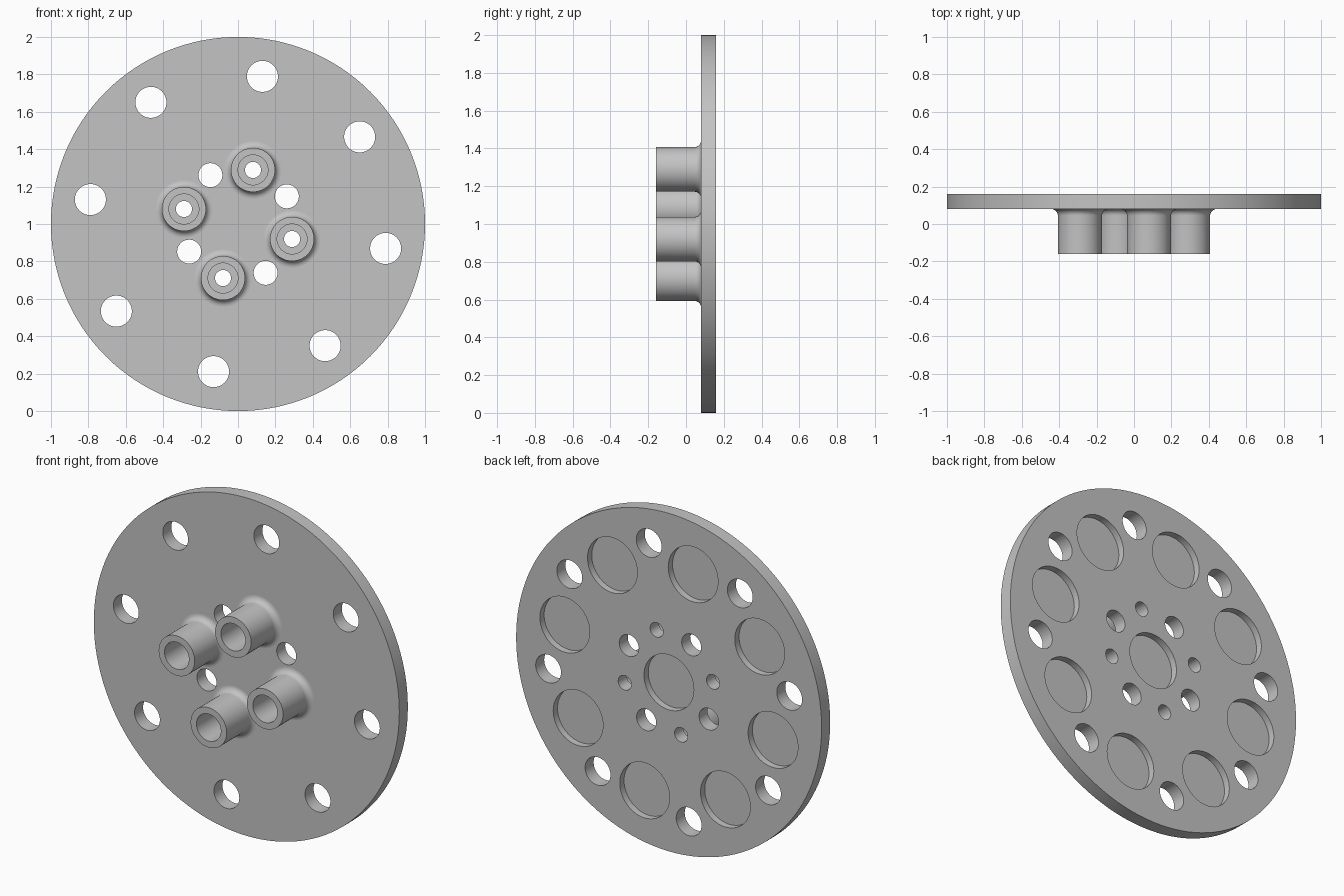
import bpy, bmesh, math
from mathutils import Matrix, Vector

if "Cube" in bpy.data.objects:
    bpy.data.objects.remove(bpy.data.objects["Cube"])

PLATE_FRONT, PLATE_BACK = 0.08, 0.16
BOSS_FRONT = -0.16
BOLT_RING, HUB_RING, POCKET_RING = 0.8, 0.3, 0.7
BOLT_ANGLE, BOSS_ANGLE = 80.6, 74.5

# Single grey finish
grey = bpy.data.materials.new("plain grey")
grey.use_nodes = True
colour = (0.55, 0.55, 0.55, 1)
grey.diffuse_color = colour
grey.node_tree.nodes["Principled BSDF"].inputs["Base Color"].default_value = colour


def ring(radius, start, count):
    """Points evenly spaced round the disc centre, as (x, z)."""
    for i in range(count):
        a = math.radians(start + i * 360 / count)
        yield radius * math.cos(a), 1 + radius * math.sin(a)


def add_cylinder(bm, x, z, radius, y0, y1, sides=64):
    """Capped cylinder along y."""
    place = Matrix.Translation((x, (y0 + y1) / 2, z)) @ Matrix.Rotation(math.pi / 2, 4, 'X')
    bmesh.ops.create_cone(bm, cap_ends=True, segments=sides, radius1=radius,
                          radius2=radius, depth=y1 - y0, matrix=place)


def make_object(name, bm):
    mesh = bpy.data.meshes.new(name)
    bm.to_mesh(mesh)
    bm.free()
    mesh.materials.append(grey)
    obj = bpy.data.objects.new(name, mesh)
    bpy.context.collection.objects.link(obj)
    return obj


def activate(obj):
    bpy.ops.object.select_all(action='DESELECT')
    obj.select_set(True)
    bpy.context.view_layer.objects.active = obj


def smooth(obj):
    activate(obj)
    bpy.ops.object.shade_smooth_by_angle(angle=math.radians(30))


# Round plate
bm = bmesh.new()
add_cylinder(bm, 0, 1, 1, PLATE_FRONT, PLATE_BACK, 128)
plate = make_object("round_plate", bm)

# Cutters: through holes, then shallow pockets in the back
bm = bmesh.new()
through = [(BOLT_RING, BOLT_ANGLE, 8, 0.083),
           (HUB_RING, BOSS_ANGLE - 45, 4, 0.064),
           (HUB_RING, BOSS_ANGLE, 4, 0.043)]
for distance, start, count, radius in through:
    for x, z in ring(distance, start, count):
        add_cylinder(bm, x, z, radius, 0, 0.3)
for x, z in [(0, 1), *ring(POCKET_RING, BOLT_ANGLE - 22.5, 8)]:
    add_cylinder(bm, x, z, 0.163, PLATE_BACK - 0.04, 0.3)
cutter = make_object("hole_cutter", bm)
cutter.hide_render = True

cut = plate.modifiers.new("holes", 'BOOLEAN')
cut.operation = 'DIFFERENCE'
cut.solver = 'EXACT'
cut.object = cutter
activate(plate)
bpy.ops.object.modifier_apply(modifier=cut.name)
bpy.data.objects.remove(cutter)
smooth(plate)

# Hollow bosses with a fillet where they meet the plate
BORE, OUTER, FILLET = 0.08, 0.118, 0.035
profile = [(BORE, PLATE_FRONT), (BORE, BOSS_FRONT), (OUTER, BOSS_FRONT)]
for i in range(9):
    a = math.pi / 2 * i / 8
    profile.append((OUTER + FILLET * (1 - math.cos(a)),
                    PLATE_FRONT - FILLET * (1 - math.sin(a))))

for number, (x, z) in enumerate(ring(HUB_RING, BOSS_ANGLE, 4), 1):
    bm = bmesh.new()
    verts = [bm.verts.new((x + r, y, z)) for r, y in profile]
    edges = [bm.edges.new(pair) for pair in zip(verts, verts[1:])]
    bmesh.ops.spin(bm, geom=verts + edges, cent=(x, 0, z), axis=(0, 1, 0),
                   angle=math.tau, steps=64, use_merge=True)
    bmesh.ops.remove_doubles(bm, verts=bm.verts, dist=0.0001)
    # Make the end ring face forward, and the rest follow it
    bmesh.ops.recalc_face_normals(bm, faces=bm.faces)
    bm.normal_update()
    front = min(bm.faces, key=lambda f: f.calc_center_median().y)
    if front.normal.dot(Vector((0, -1, 0))) < 0:
        bmesh.ops.reverse_faces(bm, faces=bm.faces)
    smooth(make_object(f"boss_{number}", bm))
